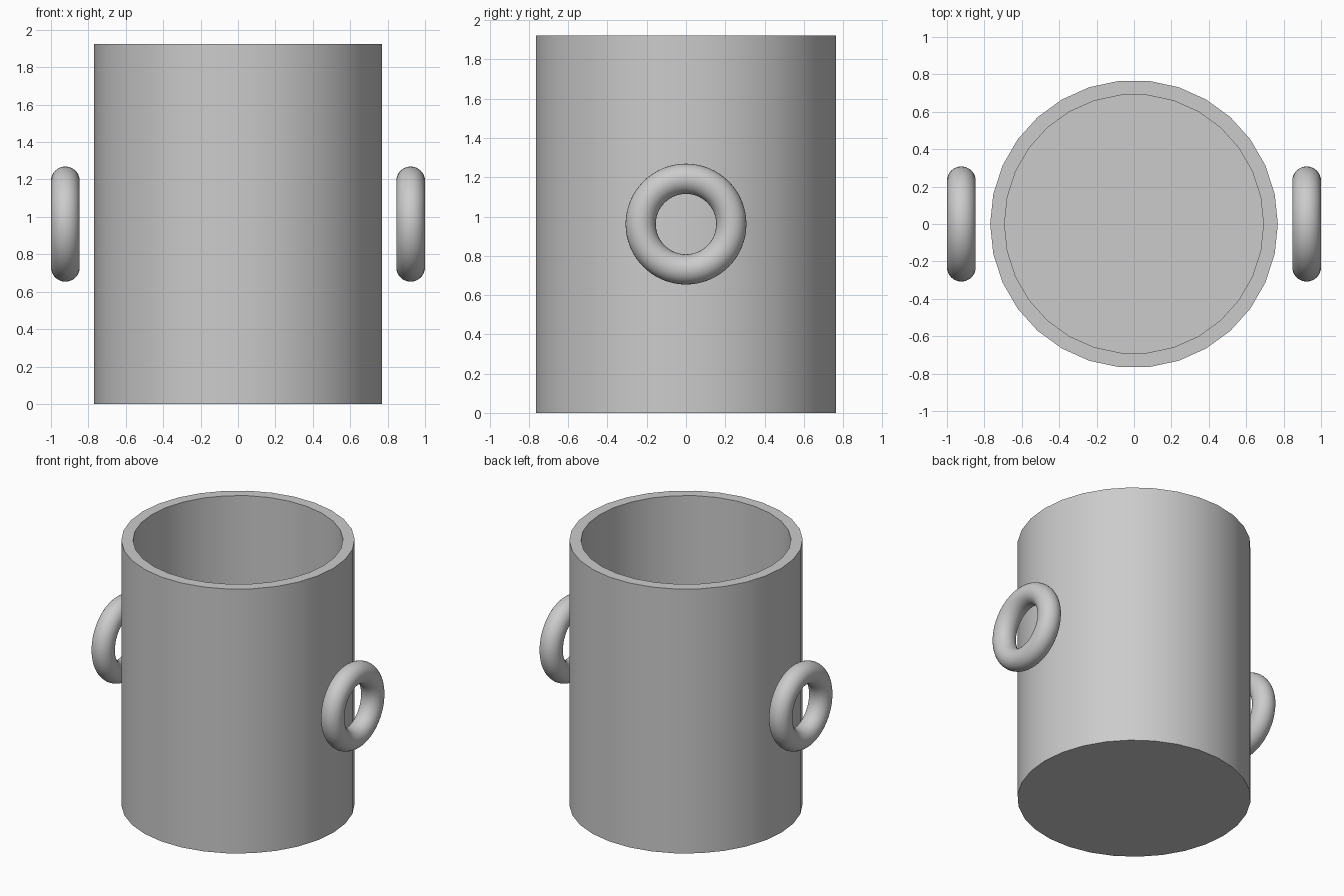
import bpy
import bmesh
from math import cos, sin, pi, radians

cube = bpy.data.objects.get("Cube")
if cube:
    bpy.data.objects.remove(cube, do_unlink=True)

U = 1 / 13            # wall thickness, the unit of all proportions
HEIGHT = 25 * U

grey = bpy.data.materials.new("plain_grey")
grey.use_nodes = True
colour = (0.6, 0.6, 0.6, 1)
grey.diffuse_color = colour
grey.node_tree.nodes["Principled BSDF"].inputs["Base Color"].default_value = colour


def finish(obj):
    obj.data.materials.append(grey)
    bpy.ops.object.select_all(action="DESELECT")
    obj.select_set(True)
    bpy.context.view_layer.objects.active = obj
    bpy.ops.object.shade_smooth_by_angle(angle=radians(30))


# Open-topped vessel: outer wall, rim, inner wall and floor from one profile
def make_vessel(sides=30):
    bm = bmesh.new()
    profile = [(10 * U, 0), (10 * U, HEIGHT), (9 * U, HEIGHT), (9 * U, U)]
    rings = []
    for r, z in profile:
        angles = [2 * pi * i / sides for i in range(sides)]
        rings.append([bm.verts.new((r * cos(a), r * sin(a), z)) for a in angles])
    for low, high in zip(rings, rings[1:]):
        for i in range(sides):
            j = (i + 1) % sides
            bm.faces.new((low[i], low[j], high[j], high[i]))
    bm.faces.new(rings[0][::-1])
    bm.faces.new(rings[-1])
    bmesh.ops.recalc_face_normals(bm, faces=bm.faces)
    mesh = bpy.data.meshes.new("vessel")
    bm.to_mesh(mesh)
    bm.free()
    obj = bpy.data.objects.new("vessel", mesh)
    bpy.context.collection.objects.link(obj)
    finish(obj)


make_vessel()

# Ring handles floating beside the wall
for name, side in (("left_handle", 1), ("right_handle", -1)):
    bpy.ops.mesh.primitive_torus_add(
        major_radius=3 * U, minor_radius=U,
        major_segments=64, minor_segments=32,
        location=(side * 12 * U, 0, HEIGHT / 2), rotation=(0, pi / 2, 0))
    ring = bpy.context.object
    ring.name = name
    finish(ring)
